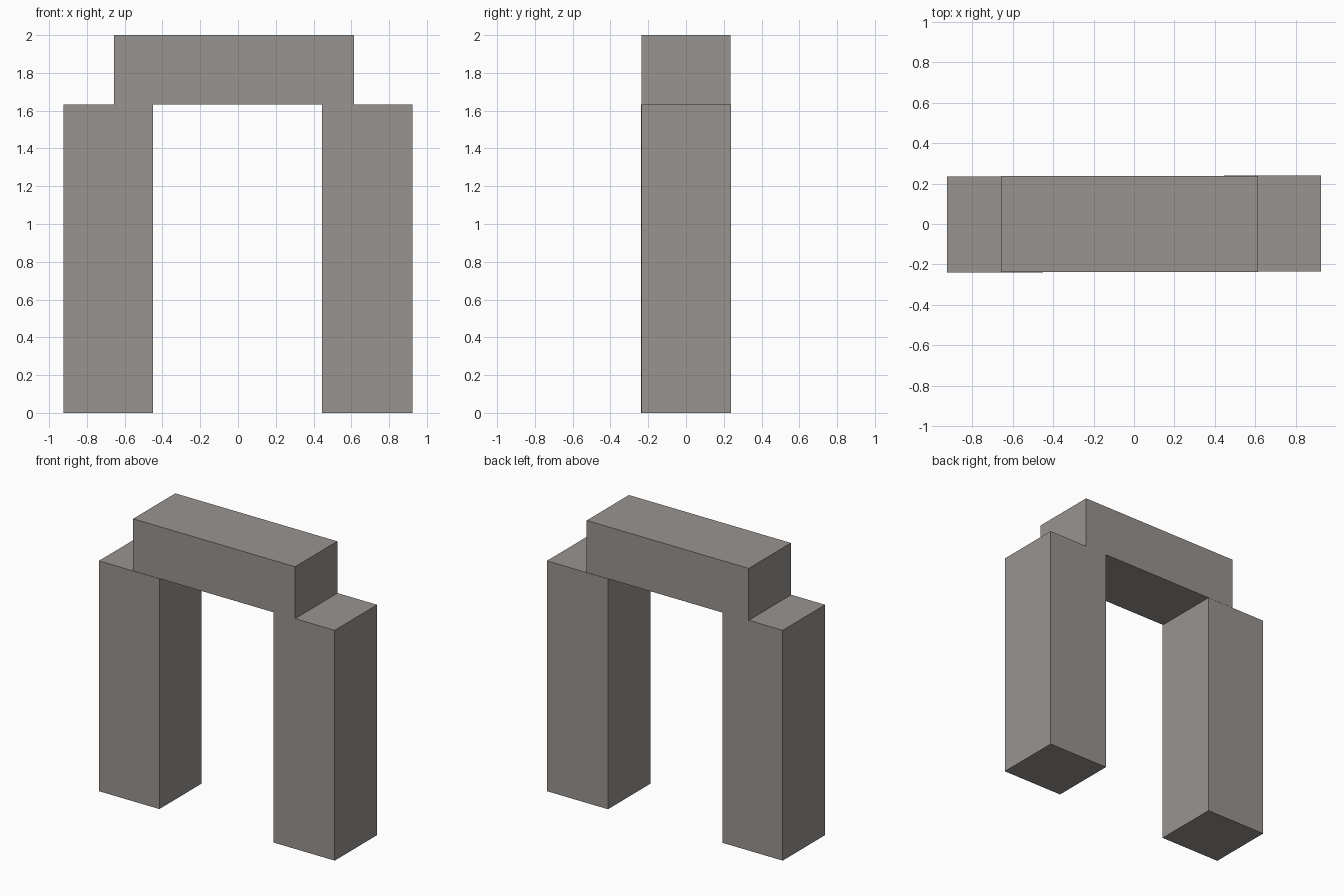
import bpy

if "Cube" in bpy.data.objects:
    bpy.data.objects.remove(bpy.data.objects["Cube"])

# One flat warm grey stone colour
stone = bpy.data.materials.new("warm_grey_stone")
stone.diffuse_color = (0.315, 0.294, 0.280, 1.0)
stone.use_nodes = True
stone.node_tree.nodes["Principled BSDF"].inputs["Base Color"].default_value = stone.diffuse_color


def block(name, low, high):
    """Axis-aligned stone block between two corners."""
    centre = [(a + b) / 2 for a, b in zip(low, high)]
    size = [b - a for a, b in zip(low, high)]
    bpy.ops.mesh.primitive_cube_add(size=1, location=centre)
    obj = bpy.context.object
    obj.name = name
    obj.scale = size
    bpy.ops.object.transform_apply(location=False, rotation=False, scale=True)
    obj.data.materials.append(stone)
    return obj


PILLAR_TOP = 1.632

# Two upright stones, set very slightly out of line
block("left_pillar", (-0.923, -0.239, 0), (-0.449, 0.235, PILLAR_TOP))
block("right_pillar", (0.444, -0.235, 0), (0.923, 0.239, PILLAR_TOP))

# Off-centre stone resting across the uprights
block("lintel", (-0.657, -0.236, PILLAR_TOP), (0.613, 0.236, 2.0))
